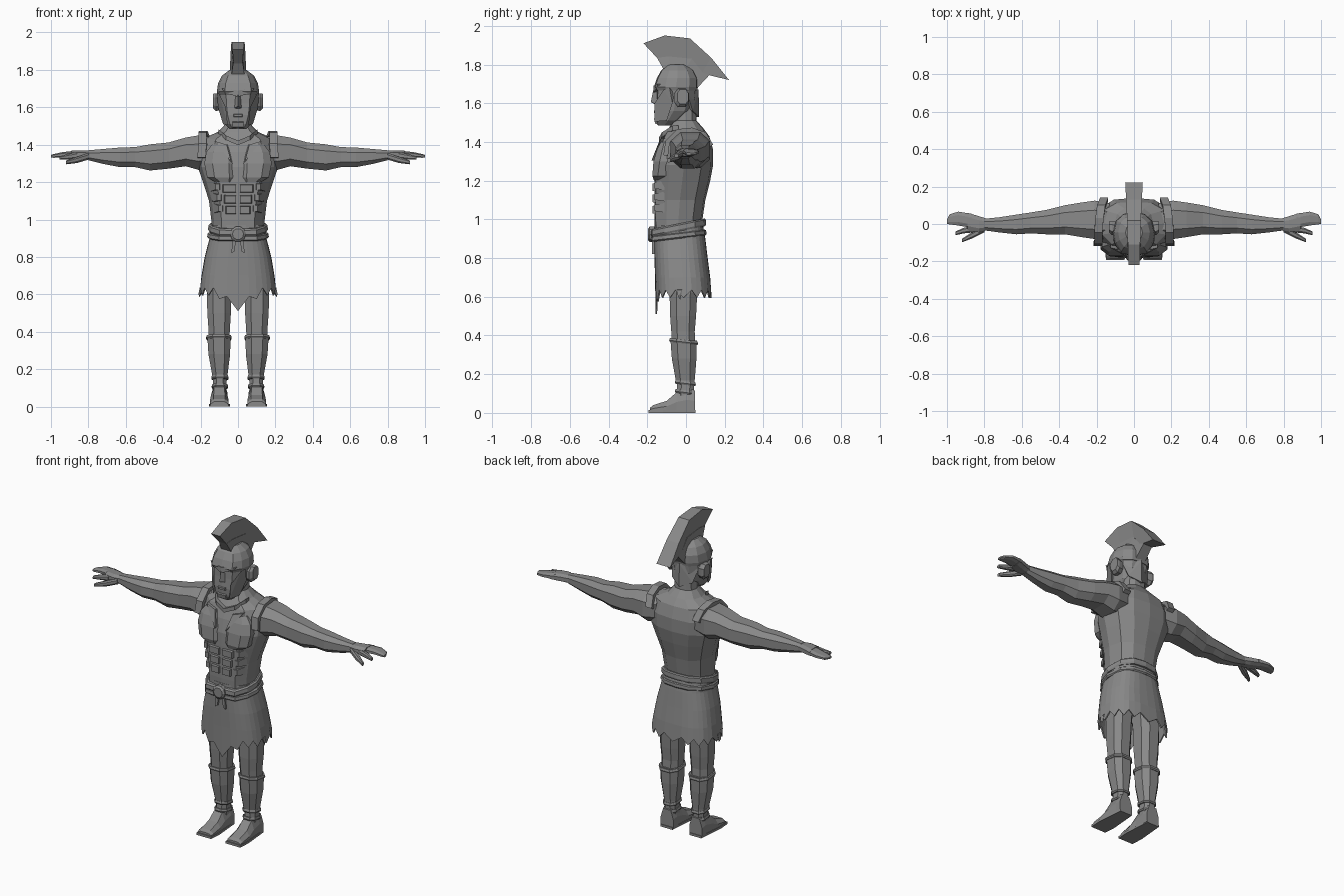
import bpy, bmesh, math
from mathutils import Vector

stone = bpy.data.materials.new("stone_grey")
stone.diffuse_color = (0.25, 0.25, 0.25, 1)

# Cross-section templates, u and v from -1 to 1
OCT = [(-.5, -1), (.5, -1), (1, -.5), (1, .5), (.5, 1), (-.5, 1), (-1, .5), (-1, -.5)]
HALF = [(.62, -.95), (.9, -.5), (1, 0), (.86, .6), (.5, .93)]
BODY = [(0, -1)] + HALF + [(0, 1)] + [(-u, v) for u, v in reversed(HALF)]
BOX = [(-1, -1), (1, -1), (1, 1), (-1, 1)]


def finish(name, bm, mirror=False):
    bmesh.ops.recalc_face_normals(bm, faces=bm.faces)
    me = bpy.data.meshes.new(name)
    bm.to_mesh(me)
    bm.free()
    me.materials.append(stone)
    ob = bpy.data.objects.new(name, me)
    bpy.context.collection.objects.link(ob)
    if mirror:
        ob.modifiers.new("mirror", 'MIRROR')
    return ob


def skin(name, rings, mirror=False, caps=True):
    bm = bmesh.new()
    vs = [[bm.verts.new(p) for p in r] for r in rings]
    n = len(vs[0])
    for a, b in zip(vs, vs[1:]):
        for i in range(n):
            bm.faces.new((a[i], a[(i + 1) % n], b[(i + 1) % n], b[i]))
    if caps:
        bm.faces.new(vs[0])
        bm.faces.new(vs[-1])
    return finish(name, bm, mirror)


def loft(name, stations, axis='z', shape=OCT, mirror=False, shear=0):
    """Each station: position, then low/high bounds on the other two axes."""
    rings = []
    for t, a0, a1, b0, b1 in stations:
        ring = []
        for u, v in shape:
            a, b = (a0 + a1 + u * (a1 - a0)) / 2, (b0 + b1 + v * (b1 - b0)) / 2
            ring.append({'x': (t, a, b), 'y': (a, t, b), 'z': (a, b, t + shear * b)}[axis])
        rings.append(ring)
    return skin(name, rings, mirror)


def hull(name, pts, mirror=False):
    bm = bmesh.new()
    for p in pts:
        bm.verts.new(p)
    res = bmesh.ops.convex_hull(bm, input=bm.verts)
    loose = [v for v in bm.verts if not v.link_faces]
    bmesh.ops.delete(bm, geom=loose, context='VERTS')
    return finish(name, bm, mirror)


def strip(name, path, half, thick, mirror=False):
    """Flat band along a path; half is its half width along x."""
    rings = []
    for i, p in enumerate(path):
        d = Vector(path[min(i + 1, len(path) - 1)]) - Vector(path[max(i - 1, 0)])
        n = Vector((0, -d.z, d.y)).normalized() * thick
        x = Vector((half, 0, 0))
        rings.append([Vector(p) + s * x + t * n for s, t in BOX])
    return skin(name, rings, mirror)


# Torso and neck
loft("torso", [(z, -w, w, f, b) for z, w, f, b in [
    (.93, .14, -.16, .085), (1.0, .143, -.163, .085), (1.1, .155, -.163, .10),
    (1.2, .187, -.163, .125), (1.28, .215, -.16, .14), (1.36, .215, -.142, .14),
    (1.43, .19, -.115, .12), (1.47, .105, -.09, .09), (1.51, .068, -.062, .055),
    (1.6, .062, -.06, .05)]], shape=BODY)

# Chest and stomach muscles
loft("chest_muscle", [(1.2, .025, .12, -.165, -.08), (1.225, .006, .165, -.174, -.06),
     (1.3, .006, .18, -.168, -.04), (1.36, .02, .17, -.15, -.04),
     (1.4, .04, .14, -.13, -.06)], mirror=True)
for i in range(3):
    z = 1.025 + i * .058
    w = .07 + i * .008
    loft("stomach_muscle", [(-.174, .012, w - .008, z + .006, z + .044),
         (-.14, .006, w, z, z + .05)], 'y', BOX, True)
    loft("side_muscle", [(-.162, w + .012, w + .035, z + .018, z + .05),
         (-.11, w + .006, w + .06, z + .01, z + .06)], 'y', BOX, True)

# Collar, lapels and shoulder straps
for a, b in [((.105, -.06, 1.472), (.065, -.115, 1.437)), ((.065, -.115, 1.437), (0, -.13, 1.41))]:
    hull("collar", [(p[0], p[1] + dy, p[2] + dz) for p in (a, b)
                    for dy, dz in ((-.01, -.012), (-.01, .012), (.02, -.012), (.02, .012))], True)
hull("lapel", [(x, y + d, z) for x, y, z in [(.125, -.128, 1.42), (.06, -.14, 1.4), (.035, -.178, 1.305)]
               for d in (0, .03)], True)
strip("shoulder_strap", [(.195, -.105, 1.33), (.19, -.095, 1.4), (.19, -.04, 1.455),
      (.185, .03, 1.462), (.175, .095, 1.44), (.16, .13, 1.38)], .022, .012, True)

# Arms and hands
loft("arm", [(.13, -.08, .11, 1.28, 1.44), (.21, -.08, .125, 1.265, 1.45),
     (.28, -.07, .115, 1.285, 1.438), (.37, -.055, .10, 1.272, 1.412),
     (.47, -.055, .075, 1.262, 1.402), (.55, -.05, .062, 1.28, 1.387),
     (.63, -.055, .05, 1.28, 1.385), (.72, -.045, .036, 1.297, 1.377),
     (.80, -.034, .028, 1.317, 1.37)], 'x', mirror=True)
loft("palm", [(.785, -.033, .028, 1.32, 1.367), (.83, -.045, .042, 1.322, 1.37),
     (.89, -.035, .06, 1.328, 1.368)], 'x', mirror=True)
loft("fingers", [(.87, -.02, .055, 1.33, 1.368), (.94, -.008, .066, 1.333, 1.36),
     (.985, -.002, .052, 1.33, 1.35), (1.0, .0, .025, 1.332, 1.345)], 'x', mirror=True)
loft("index_finger", [(.86, -.045, -.01, 1.325, 1.36), (.91, -.05, -.02, 1.32, 1.35),
     (.955, -.06, -.04, 1.32, 1.338)], 'x', mirror=True)
loft("thumb", [(.80, -.045, -.01, 1.32, 1.355), (.86, -.075, -.04, 1.302, 1.335),
     (.92, -.098, -.08, 1.295, 1.315)], 'x', mirror=True)

# Skirt with a jagged hem and a longer point at the front
N = 32
rings = []
for t, (z, w, f, b) in enumerate([(.97, .143, -.163, .088), (.9, .152, -.165, .10), (.8, .178, -.163, .112),
                                  (.7, .195, -.16, .125), (.6, .205, -.157, .132)]):
    ring = []
    for i in range(N):
        a = 2 * math.pi * i / N
        s, c = math.sin(a), -math.cos(a)
        x = w * math.copysign(abs(s) ** .75, s)
        y = (f + b) / 2 + (b - f) / 2 * math.copysign(abs(c) ** .75, c)
        h = z
        if t == 4:
            h = (.595 if i % 2 == 0 else .635) - (.085 * max(0, 1 - abs(x) / .13) if c < 0 else 0)
        ring.append((x, y, h))
    rings.append(ring)
skirt = skin("skirt", rings, caps=False)
mod = skirt.modifiers.new("cloth", 'SOLIDIFY')
mod.thickness = .008
hull("hip_tassel", [(x, y, z) for x, y, z in [(.19, -.05, .64), (.205, -.05, .635), (.212, -.04, .6),
     (.19, -.02, .64), (.205, -.02, .635), (.205, -.03, .585)]], True)

# Belt, sash, buckle and knot ends
loft("belt", [(.945, -.155, .155, -.178, .1), (.955, -.16, .16, -.184, .104),
     (.978, -.158, .158, -.182, .102), (.985, -.15, .15, -.174, .096)], shape=BODY, shear=.2)
loft("sash", [(.905, -.158, .158, -.176, .1), (.912, -.165, .165, -.183, .106),
     (.93, -.162, .162, -.181, .104), (.935, -.155, .155, -.172, .098)], shape=BODY, shear=.12)
disc = [(math.cos(i * math.pi / 5), math.sin(i * math.pi / 5)) for i in range(10)]
loft("buckle", [(-.15, -.042, .042, .88, .964), (-.188, -.042, .042, .88, .964),
     (-.197, -.03, .03, .892, .952)], 'y', disc)
for s in (-1, 1):
    hull("sash_end", [(s * x, y, z) for x, z in [(.01, .89), (.03, .89), (.035, .82), (.02, .83)]
                      for y in (-.175, -.155)])

# Legs, greaves and feet
loft("leg", [(.9, .01, .13, -.1, .07), (.62, .035, .166, -.085, .058), (.5, .038, .164, -.082, .052),
     (.42, .043, .158, -.076, .045), (.36, .046, .158, -.072, .048), (.28, .048, .152, -.066, .05),
     (.16, .062, .132, -.045, .042), (.06, .06, .135, -.05, .04)], mirror=True)
loft("greave", [(.15, .056, .138, -.053, .045), (.17, .056, .138, -.053, .045),
     (.28, .042, .158, -.073, .054), (.375, .04, .164, -.08, .056)], mirror=True)
for z, x0, x1, y0, y1 in [(.365, .034, .17, -.087, .063), (.152, .05, .143, -.058, .051),
                          (.105, .053, .141, -.058, .046)]:
    loft("greave_rim", [(z - .008, x0 + .004, x1 - .004, y0 + .004, y1 - .004), (z, x0, x1, y0, y1),
         (z + .012, x0 + .004, x1 - .004, y0 + .004, y1 - .004)], mirror=True, shear=-.12)
loft("foot", [(.046, .055, .142, .006, .115), (.01, .055, .142, .006, .13),
     (-.05, .055, .145, .006, .105), (-.1, .05, .15, .006, .062), (-.17, .05, .15, .006, .04),
     (-.186, .055, .145, .006, .026)], 'y', [(-1, -1), (1, -1), (1, 0), (.6, 1), (-.6, 1), (-1, 0)], True)
hull("sole", [(x, y, z) for x, y in [(.058, .05), (.14, .05), (.155, -.12), (.15, -.193), (.05, -.193), (.044, -.12)]
              for z in (0, .014)], True)

# Head and helmet
loft("head", [(1.485, -.045, .045, -.145, -.08), (1.51, -.07, .07, -.155, -.03),
     (1.56, -.09, .09, -.158, .03), (1.62, -.1, .1, -.152, .05), (1.68, -.103, .103, -.15, .055)], shape=BODY)
loft("helmet", [(1.665, -.107, .107, -.152, .058), (1.685, -.113, .113, -.165, .062),
     (1.73, -.106, .106, -.15, .06), (1.77, -.085, .085, -.128, .04),
     (1.8, -.045, .045, -.09, 0)], shape=BODY)
hull("brow", [(x, y, z) for x, z in [(0, 1.655), (.075, 1.682), (.085, 1.7), (0, 1.69)]
              for y in (-.168 + x * .25, -.12)], True)
hull("nose", [(-.012, -.15, 1.67), (.012, -.15, 1.67), (0, -.17, 1.665), (0, -.182, 1.605),
     (.02, -.15, 1.595), (-.02, -.15, 1.595), (0, -.15, 1.59)])
hull("cheek_guard", [(x, y, z) for x, y, z in [(.112, -.085, 1.68), (.1, -.115, 1.67), (.065, -.163, 1.6),
     (.107, -.07, 1.6), (.08, -.1, 1.51), (.055, -.163, 1.505), (.09, -.06, 1.65)]], True)
loft("mouth", [(-.165, -.022, .022, 1.55, 1.562), (-.14, -.03, .03, 1.542, 1.57)], 'y', BOX)
hull("chin", [(x, y, z) for x in (-.03, .03) for y, z in [(-.165, 1.52), (-.16, 1.495), (-.13, 1.485), (-.13, 1.53)]])
loft("ear", [(.09, -.055, .01, 1.585, 1.67), (.118, -.06, .015, 1.58, 1.675),
     (.133, -.045, .012, 1.595, 1.672)], 'x', mirror=True)
hull("neck_guard", [(x, y, z) for x, y, z in [(.1, 0, 1.67), (0, .065, 1.67), (.07, .035, 1.56),
     (0, .068, 1.53), (0, .045, 1.53), (.06, .02, 1.57), (0, .03, 1.66)]], True)

# Crest: flared plume above a narrow holder
outer = [(-.22, 1.91), (-.11, 1.95), (.02, 1.935), (.13, 1.835), (.222, 1.72)]
inner = [(-.15, 1.835), (-.09, 1.842), (.03, 1.83), (.085, 1.76), (.12, 1.745)]
base = [(-.11, 1.765), (-.07, 1.775), (-.01, 1.765), (.03, 1.71), (.055, 1.675)]


def crest(name, top, low, wide, narrow):
    skin(name, [[(-w1, y1, z1), (w1, y1, z1), (w0, y0, z0), (-w0, y0, z0)]
                for (y1, z1), (y0, z0), w1, w0 in zip(top, low, wide, narrow)])


crest("crest_plume", outer, inner, [.03, .033, .037, .042, .047], [.024, .026, .028, .03, .035])
crest("crest_holder", inner, base, [.026, .028, .03, .03, .03], [.036, .036, .036, .036, .034])
